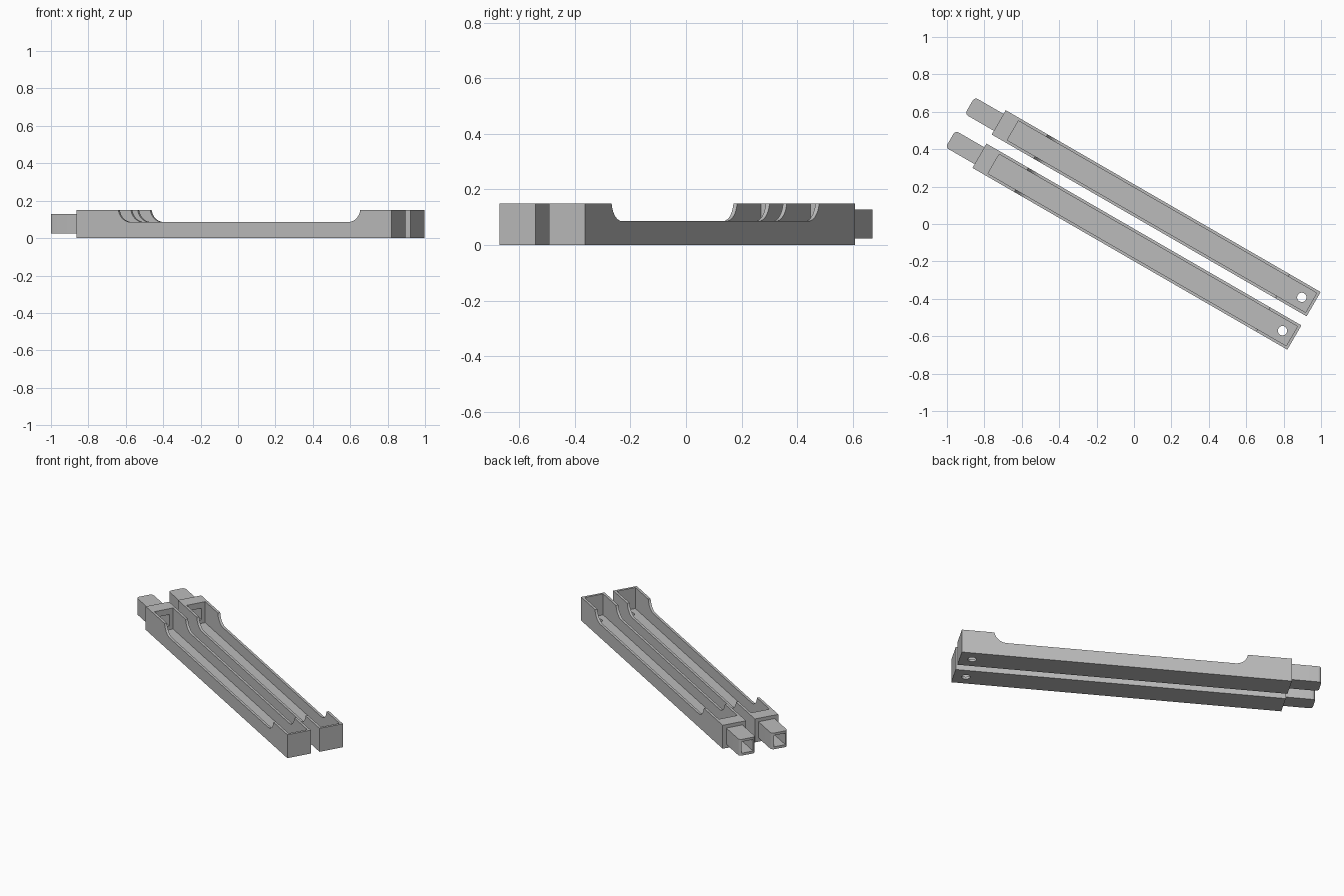
import bpy, bmesh, math
from mathutils import Vector

if "Cube" in bpy.data.objects:
    bpy.data.objects.remove(bpy.data.objects["Cube"])

grey = bpy.data.materials.new("plain_grey")
grey.diffuse_color = (0.5, 0.5, 0.5, 1)
grey.use_nodes = True
grey.node_tree.nodes["Principled BSDF"].inputs["Base Color"].default_value = grey.diffuse_color

# Shared dimensions (local x runs along each bar)
X0, X1 = -0.898, 1.046      # body ends
TIP = -1.077                # tongue tip
HALF, H, WALL = 0.075, 0.15, 0.0155
CUT0, CUT1, LOW, R = -0.64, 0.855, 0.086, 0.075


def prism(name, pts, offset):
    """Extrude a closed outline of 3D points along an offset."""
    bm = bmesh.new()
    face = bm.faces.new([bm.verts.new(p) for p in pts])
    ext = bmesh.ops.extrude_face_region(bm, geom=[face])
    verts = [g for g in ext["geom"] if isinstance(g, bmesh.types.BMVert)]
    bmesh.ops.translate(bm, verts=verts, vec=Vector(offset))
    bmesh.ops.recalc_face_normals(bm, faces=bm.faces)
    me = bpy.data.meshes.new(name)
    bm.to_mesh(me)
    bm.free()
    me.materials.append(grey)
    ob = bpy.data.objects.new(name, me)
    bpy.context.collection.objects.link(ob)
    return ob


def box(name, a, b):
    pts = [(a[0], a[1], a[2]), (b[0], a[1], a[2]), (b[0], b[1], a[2]), (a[0], b[1], a[2])]
    return prism(name, pts, (0, 0, b[2] - a[2]))


def arc(cx, cy, r, a0, a1, n):
    angles = [math.radians(a0 + (a1 - a0) * i / n) for i in range(n + 1)]
    return [(cx + r * math.cos(a), cy + r * math.sin(a)) for a in angles]


def boolean(target, tool, operation):
    mod = target.modifiers.new("bool", 'BOOLEAN')
    mod.operation, mod.solver, mod.object = operation, 'EXACT', tool
    bpy.context.view_layer.objects.active = target
    bpy.ops.object.modifier_apply(modifier=mod.name)
    bpy.data.objects.remove(tool, do_unlink=True)


def make_bar(name, v):
    # Body side profile, with the long scooped cut in the top
    top = math.degrees(math.asin((LOW + R - H) / R))
    side = [(X0, 0), (X1, 0), (X1, H)]
    side += arc(CUT1 - R, LOW + R, R, -top, -90, 10)
    side += arc(CUT0 + R, LOW + R, R, 270, 180 + top, 10)
    side += [(X0, H)]
    bar = prism(name, [(x, -HALF, z) for x, z in side], (0, 2 * HALF, 0))

    # Tongue with rounded tip corners
    w, r, z0, z1 = 0.052, 0.02, 0.024, 0.128
    plan = [(X0 + 0.03, -w), (X0 + 0.03, w)]
    plan += arc(TIP + r, w - r, r, 90, 180, 6) + arc(TIP + r, r - w, r, 180, 270, 6)
    boolean(bar, prism("tongue", [(x, y, z0) for x, y in plan], (0, 0, z1 - z0)), 'UNION')

    # Open trough, tunnel through the tongue, and drain hole
    inner = HALF - WALL
    boolean(bar, box("trough", (-0.811, -inner, WALL), (X1 - WALL, inner, 0.3)), 'DIFFERENCE')
    t = w - WALL
    boolean(bar, box("tunnel", (TIP - 0.05, -t, z0 + WALL), (-0.79, t, z1 - WALL)), 'DIFFERENCE')
    ring = arc(0.973, 0, 0.025, 0, 360, 24)[:-1]
    boolean(bar, prism("drain", [(x, y, -0.05) for x, y in ring], (0, 0, 0.1)), 'DIFFERENCE')

    # Place the bar on the diagonal
    bar.rotation_euler.z = math.radians(-30)
    bar.location = (v * 0.5, v * math.cos(math.radians(30)), 0)
    bpy.ops.object.select_all(action='DESELECT')
    bar.select_set(True)
    bpy.context.view_layer.objects.active = bar
    bpy.ops.object.shade_smooth_by_angle(angle=math.radians(30))


make_bar("back_channel_bar", 0.109)
make_bar("front_channel_bar", -0.097)
